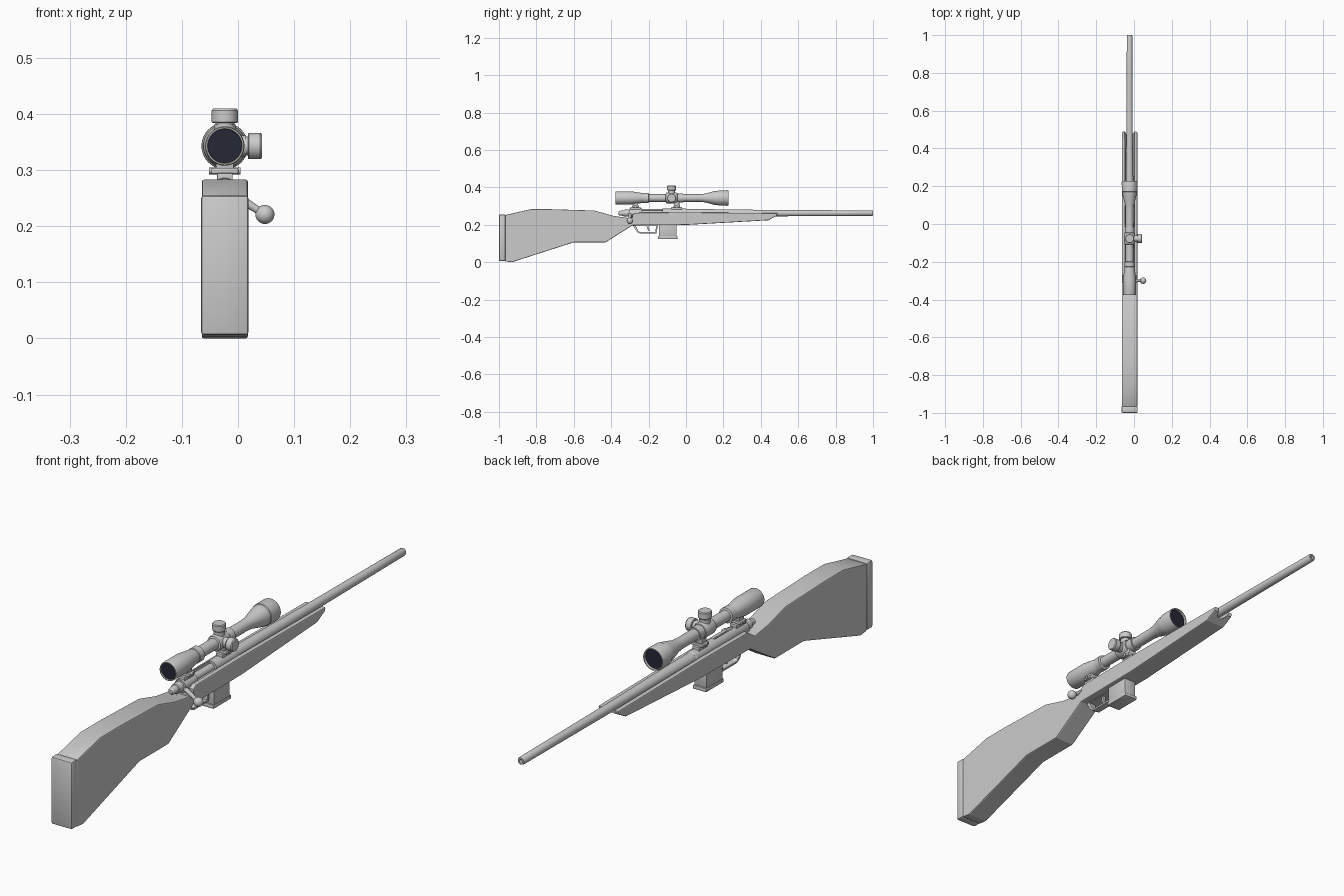
import bpy, bmesh, math
from mathutils import Vector, Matrix

if "Cube" in bpy.data.objects:
    bpy.data.objects.remove(bpy.data.objects["Cube"])

CX = -0.0235           # centre line of the rifle
BORE, SIGHT = 0.262, 0.343   # heights of barrel and scope axes

def finish(bm, name, bevel=0.0, seg=2, angle=30, smooth=True):
    bmesh.ops.recalc_face_normals(bm, faces=bm.faces)
    if bevel:
        edges = [e for e in bm.edges if e.is_manifold and e.calc_face_angle(0) > math.radians(60)]
        bmesh.ops.bevel(bm, geom=edges, offset=bevel, segments=seg, affect='EDGES', profile=0.5)
    me = bpy.data.meshes.new(name)
    bm.to_mesh(me)
    bm.free()
    ob = bpy.data.objects.new(name, me)
    bpy.context.collection.objects.link(ob)
    if smooth:
        shade(ob, angle)
    return ob

def activate(ob):
    bpy.ops.object.select_all(action='DESELECT')
    ob.select_set(True)
    bpy.context.view_layer.objects.active = ob

def shade(ob, angle=30):
    activate(ob)
    bpy.ops.object.shade_smooth_by_angle(angle=math.radians(angle))

def lathe(name, pts, origin=(0, 0, 0), axis=(0, 1, 0), n=32):
    """Spin (distance along axis, radius) points around an axis."""
    bm = bmesh.new()
    vs = [bm.verts.new((r, 0, t)) for t, r in pts]
    es = [bm.edges.new(p) for p in zip(vs, vs[1:])]
    bmesh.ops.spin(bm, geom=vs + es, cent=(0, 0, 0), axis=(0, 0, 1), angle=2 * math.pi, steps=n)
    bmesh.ops.remove_doubles(bm, verts=bm.verts, dist=1e-5)
    q = Vector(axis).to_track_quat('Z', 'Y').to_matrix().to_4x4()
    bm.transform(Matrix.Translation(origin) @ q)
    return finish(bm, name)

def box(name, lo, hi, bevel=0.0):
    bm = bmesh.new()
    bmesh.ops.create_cube(bm, size=1)
    lo, hi = Vector(lo), Vector(hi)
    for v in bm.verts:
        v.co = Vector([(a + b) / 2 + c * (b - a) for a, b, c in zip(lo, hi, v.co)])
    return finish(bm, name, bevel)

def prism(name, pts, half, bevel=0.0):
    """Extrude a (y, z) side profile across x."""
    bm = bmesh.new()
    f = bm.faces.new([bm.verts.new((CX - half, y, z)) for y, z in pts])
    ext = bmesh.ops.extrude_face_region(bm, geom=[f])['geom']
    bmesh.ops.translate(bm, vec=(2 * half, 0, 0), verts=[v for v in ext if isinstance(v, bmesh.types.BMVert)])
    return finish(bm, name, bevel, angle=20)

def cut(ob, *cutters):
    for c in cutters:
        activate(ob)
        m = ob.modifiers.new("cut", 'BOOLEAN')
        m.operation, m.object, m.solver = 'DIFFERENCE', c, 'EXACT'
        bpy.ops.object.modifier_apply(modifier=m.name)
        bpy.data.objects.remove(c)
    shade(ob, 25)

# Stock with barrel channel
stock = prism("stock", [
    (-0.967, 0.252), (-0.83, 0.283), (-0.72, 0.283), (-0.49, 0.276), (-0.39, 0.248), (-0.31, 0.236),
    (-0.27, 0.264), (0.0, 0.266), (0.49, 0.262), (0.485, 0.248), (0.44, 0.224), (0.0, 0.199),
    (-0.285, 0.197), (-0.43, 0.106), (-0.60, 0.106), (-0.93, 0.0), (-0.967, 0.004)], 0.041, 0.004)
cut(stock,
    lathe("channel_round", [(-0.33, 0), (-0.33, 0.0255), (0.6, 0.0255), (0.6, 0)], (CX, 0, BORE)),
    box("channel_top", (CX - 0.0254, -0.329, BORE), (CX + 0.0254, 0.599, 0.35)),
    box("bolt_slot", (CX + 0.01, -0.315, 0.238), (0.05, -0.285, 0.3)))

# Butt pad
box("butt_pad", (-0.066, -1.0, 0.006), (0.019, -0.965, 0.255), 0.006)

# Barrel with bored muzzle
lathe("barrel", [(-0.02, 0), (-0.02, 0.022), (0.1, 0.0215), (0.45, 0.017), (0.78, 0.0155), (0.995, 0.0145),
                 (1.0, 0.0125), (1.0, 0.007), (0.95, 0.007), (0.95, 0)], (CX, 0, BORE))

# Receiver with ejection port
receiver = lathe("receiver", [(-0.305, 0), (-0.305, 0.023), (-0.3, 0.024), (0.0, 0.024), (0.004, 0.022),
                              (0.004, 0)], (CX, 0, BORE))
cut(receiver, box("port", (CX - 0.006, -0.235, BORE - 0.002), (0.05, -0.125, 0.31)),
    lathe("bolt_bore", [(-0.25, 0), (-0.25, 0.0165), (-0.1, 0.0165), (-0.1, 0)], (CX, 0, BORE)))

# Bolt body, shroud, handle and knob
lathe("bolt_body", [(-0.31, 0), (-0.31, 0.015), (-0.11, 0.015), (-0.11, 0)], (CX, 0, BORE))
lathe("bolt_shroud", [(-0.362, 0), (-0.362, 0.008), (-0.357, 0.012), (-0.335, 0.015), (-0.333, 0.018),
                      (-0.308, 0.019), (-0.305, 0)], (CX, 0, BORE))
root, knob = Vector((CX + 0.012, -0.30, 0.258)), Vector((0.048, -0.30, 0.221))
length = (knob - root).length
lathe("bolt_handle", [(0, 0), (0, 0.009), (length * 0.5, 0.0075), (length, 0.006), (length, 0)],
      root, knob - root, 16)
lathe("bolt_knob", [(-0.017 * math.cos(a * math.pi / 12), 0.017 * math.sin(a * math.pi / 12))
                    for a in range(13)], knob, knob - root, 24)

# Magazine and floor plate
box("magazine", (CX - 0.026, -0.145, 0.13), (CX + 0.026, -0.05, 0.22), 0.003)
box("magazine_base", (CX - 0.028, -0.149, 0.124), (CX + 0.028, -0.045, 0.138), 0.003)

# Trigger guard: rectangular bow, with trigger inside
guard = prism("trigger_guard", [(-0.29, 0.205), (-0.15, 0.205), (-0.157, 0.153), (-0.245, 0.153),
                                (-0.262, 0.162)], 0.013)
cut(guard, prism("guard_hole", [(-0.27, 0.196), (-0.159, 0.196), (-0.164, 0.16), (-0.243, 0.16),
                                (-0.255, 0.166)], 0.03))
prism("trigger", [(-0.212, 0.205), (-0.198, 0.205), (-0.2, 0.185), (-0.194, 0.168), (-0.2, 0.166),
                  (-0.209, 0.182)], 0.005)

# Scope body, hollowed at both ends
lathe("scope_body", [
    (-0.365, 0), (-0.365, 0.030), (-0.377, 0.031), (-0.377, 0.0335), (-0.373, 0.035), (-0.29, 0.035),
    (-0.235, 0.027), (-0.228, 0.026), (-0.226, 0.028), (-0.2, 0.028), (-0.198, 0.0205), (0.07, 0.0205),
    (0.10, 0.023), (0.15, 0.036), (0.165, 0.0385), (0.17, 0.0385), (0.172, 0.041), (0.222, 0.0415),
    (0.227, 0.04), (0.227, 0.037), (0.212, 0.036), (0.212, 0)], (CX, 0, SIGHT), n=40)

# Dark lenses
dark = bpy.data.materials.new("lens_dark")
dark.diffuse_color = (0.018, 0.02, 0.035, 1)
dark.use_nodes = True
dark.node_tree.nodes["Principled BSDF"].inputs["Base Color"].default_value = dark.diffuse_color
for name, y, r in (("rear_lens", -0.369, 0.0303), ("front_lens", 0.215, 0.0365)):
    lens = lathe(name, [(y - 0.003, 0), (y - 0.003, r), (y + 0.003, r), (y + 0.003, 0)], (CX, 0, SIGHT))
    lens.data.materials.append(dark)

# Turret saddle and the two turrets
TY = -0.077
lathe("turret_saddle", [(-0.032, 0.02), (-0.03, 0.027), (-0.024, 0.029), (0.024, 0.029), (0.03, 0.027),
                        (0.032, 0.02)], (CX, TY, SIGHT))
for name, axis in (("top_turret", (0, 0, 1)), ("side_turret", (1, 0, 0))):
    lathe(name, [(0.01, 0), (0.01, 0.019), (0.038, 0.019), (0.038, 0.017), (0.041, 0.017), (0.041, 0.022),
                 (0.043, 0.0235), (0.063, 0.0235), (0.0665, 0.021), (0.0665, 0)], (CX, TY, SIGHT), axis)

# Scope mounts: base, clamp, post, cross screw
for name, y in (("rear", -0.27), ("front", -0.05)):
    box(name + "_mount_base", (CX - 0.014, y - 0.028, 0.278), (CX + 0.014, y + 0.028, 0.295), 0.002)
    box(name + "_mount_clamp", (CX - 0.024, y - 0.018, 0.293), (CX + 0.024, y + 0.018, 0.304), 0.002)
    box(name + "_mount_post", (CX - 0.016, y - 0.014, 0.302), (CX + 0.016, y + 0.014, 0.326), 0.002)
    lathe(name + "_mount_screw", [(-0.028, 0), (-0.028, 0.006), (0.028, 0.006), (0.028, 0)],
          (CX, y, 0.2985), (1, 0, 0), 12)
lathe("front_mount_ring", [(-0.014, 0.02), (-0.014, 0.025), (0.014, 0.025), (0.014, 0.02)],
      (CX, -0.03, SIGHT))
